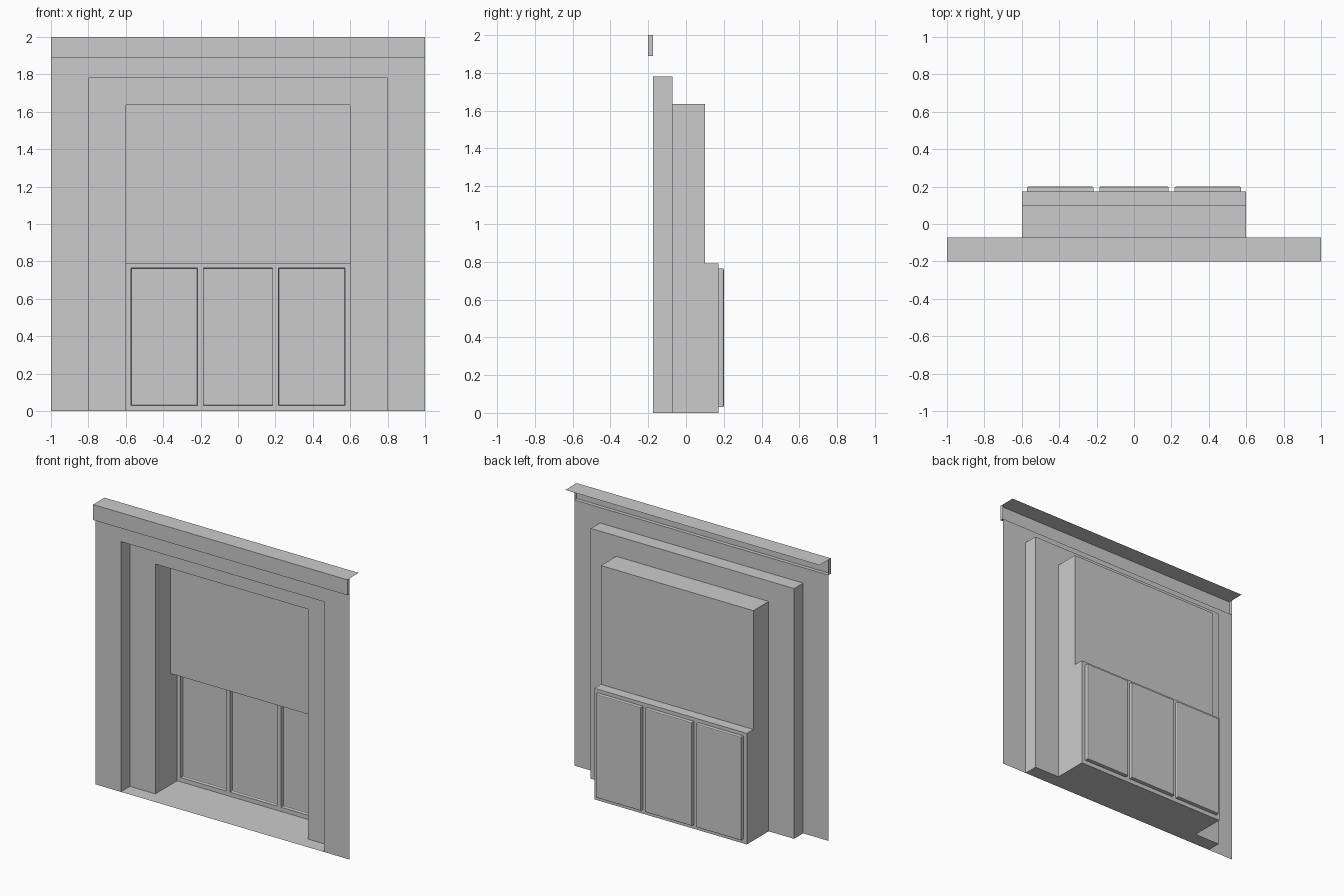
import bpy, bmesh

if "Cube" in bpy.data.objects:
    bpy.data.objects.remove(bpy.data.objects["Cube"])

# Depths of the stepped layers (front to back)
Y_TRIM, Y_WALL, Y_STEP, Y_UPPER, Y_LOWER, Y_PANE = -0.2, -0.174, -0.072, 0.1, 0.173, 0.2
OUT, INN = 0.8, 0.6            # half widths of the two recesses
Z_WALL, Z_OUT, Z_INN, Z_SILL = 1.89, 1.78, 1.635, 0.79


def finish(name, bm):
    bmesh.ops.remove_doubles(bm, verts=bm.verts, dist=1e-5)
    me = bpy.data.meshes.new(name)
    bm.to_mesh(me)
    bm.free()
    ob = bpy.data.objects.new(name, me)
    bpy.context.collection.objects.link(ob)
    return ob


def quad(bm, *pts):
    return bm.faces.new([bm.verts.new(p) for p in pts])


def front(bm, x0, x1, z0, z1, y):
    """Upright sheet facing -y"""
    return quad(bm, (x0, y, z0), (x1, y, z0), (x1, y, z1), (x0, y, z1))


def flat(bm, x0, x1, y0, y1, z, up=True):
    """Level sheet facing up or down"""
    f = quad(bm, (x0, y0, z), (x1, y0, z), (x1, y1, z), (x0, y1, z))
    if not up:
        f.normal_flip()


def side(bm, x, y0, y1, z0, z1, right=True):
    """Sheet across x facing right or left"""
    f = quad(bm, (x, y0, z0), (x, y1, z0), (x, y1, z1), (x, y0, z1))
    if not right:
        f.normal_flip()


def portal(name, y, w, h, hole_w, hole_h):
    """Sheet with a doorway-shaped opening"""
    bm = bmesh.new()
    o = [(-w, 0), (-w, h), (w, h), (w, 0)]
    i = [(-hole_w, 0), (-hole_w, hole_h), (hole_w, hole_h), (hole_w, 0)]
    for k in range(3):
        ring = (o[k], i[k], i[k + 1], o[k + 1])
        quad(bm, *[(x, y, z) for x, z in ring])
    return finish(name, bm)


def reveal(name, w, y0, y1, h):
    """Floor, jambs and head lining an opening"""
    bm = bmesh.new()
    flat(bm, -w, w, y0, y1, 0)
    flat(bm, -w, w, y0, y1, h, up=False)
    side(bm, -w, y0, y1, 0, h)
    side(bm, w, y0, y1, 0, h, right=False)
    return finish(name, bm)


# Outer wall and the two stepped recesses
portal("front_wall", Y_WALL, 1, Z_WALL, OUT, Z_OUT)
reveal("outer_reveal", OUT, Y_WALL, Y_STEP, Z_OUT)
portal("step_wall", Y_STEP, OUT, Z_OUT, INN, Z_INN)
reveal("inner_reveal", INN, Y_STEP, Y_UPPER, Z_INN)

# Upper back panel
bm = bmesh.new()
front(bm, -INN, INN, Z_SILL, Z_INN, Y_UPPER)
finish("upper_panel", bm)
reveal("lower_reveal", INN, Y_UPPER, Y_LOWER, Z_SILL)

# Lower frame with three openings
xs = [-INN, -0.572, -0.217, -0.185, 0.185, 0.217, 0.572, INN]
zs = [0, 0.03, 0.765, Z_SILL]
bm = bmesh.new()
for i in range(7):
    for k in range(3):
        if not (i % 2 and k == 1):
            front(bm, xs[i], xs[i + 1], zs[k], zs[k + 1], Y_LOWER)
finish("panel_frame", bm)

# Three sunken panes with softened back rims
for i in (1, 3, 5):
    x0, x1, z0, z1 = xs[i], xs[i + 1], zs[1], zs[2]
    bm = bmesh.new()
    front(bm, x0, x1, z0, z1, Y_PANE)
    flat(bm, x0, x1, Y_LOWER, Y_PANE, z0)
    flat(bm, x0, x1, Y_LOWER, Y_PANE, z1, up=False)
    side(bm, x0, Y_LOWER, Y_PANE, z0, z1)
    side(bm, x1, Y_LOWER, Y_PANE, z0, z1, right=False)
    bmesh.ops.remove_doubles(bm, verts=bm.verts, dist=1e-5)
    rim = [e for e in bm.edges if all(v.co.y > Y_PANE - 1e-4 for v in e.verts)]
    bmesh.ops.bevel(bm, geom=rim, offset=0.006, segments=2, profile=0.5, affect='EDGES')
    finish("sunken_pane", bm)

# Cornice: front board, underside, end caps and a deeper top sheet
bm = bmesh.new()
front(bm, -1, 1, Z_WALL, 2, Y_TRIM)
flat(bm, -1, 1, Y_TRIM, Y_WALL, Z_WALL, up=False)
side(bm, -1, Y_TRIM, Y_WALL, Z_WALL, 2, right=False)
side(bm, 1, Y_TRIM, Y_WALL, Z_WALL, 2)
flat(bm, -1, 1, Y_TRIM, Y_STEP, 2)
finish("cornice", bm)
